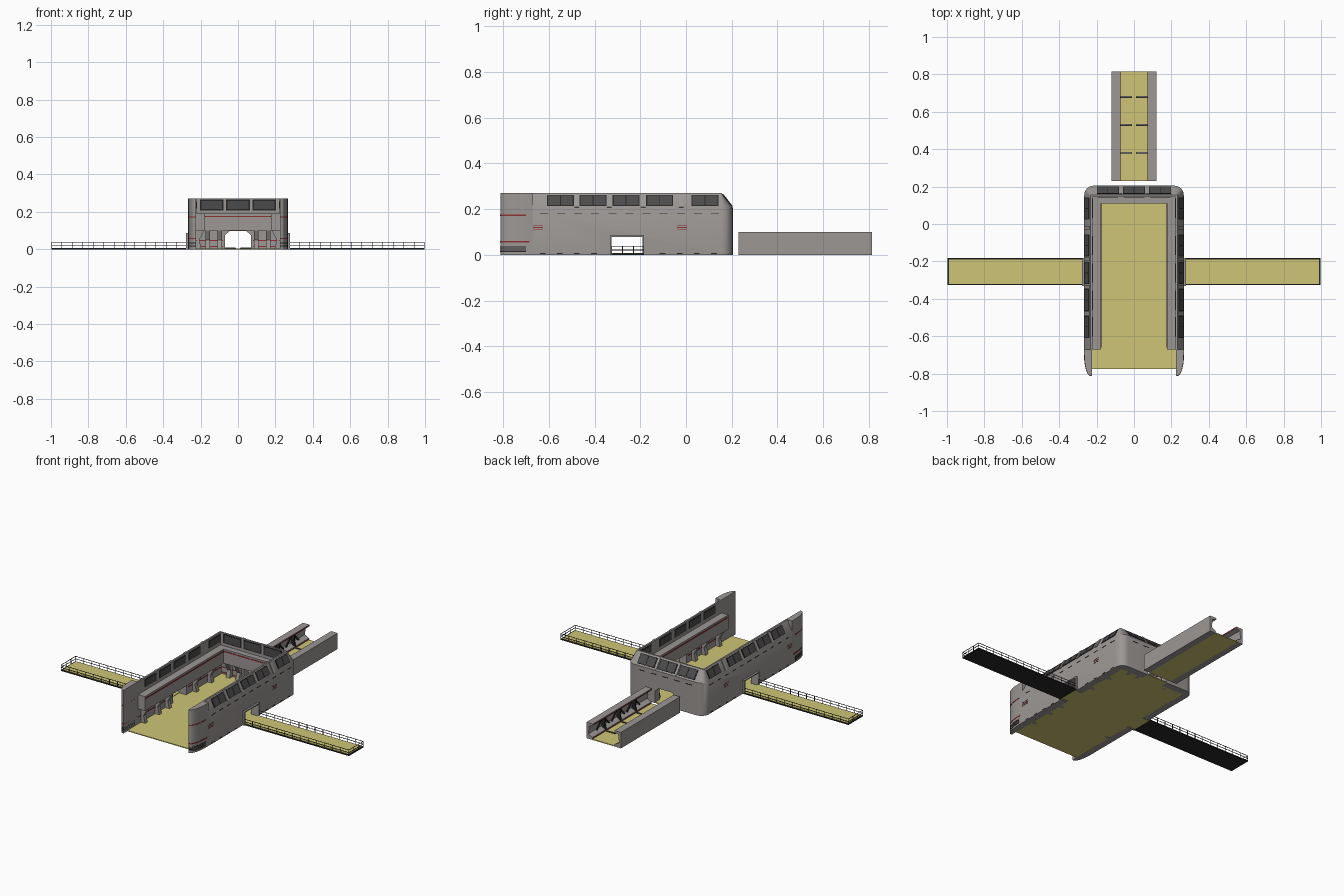
import bpy, bmesh
from math import sin, cos, pi, atan2
from mathutils import Matrix, Vector

cube = bpy.data.objects.get("Cube")
if cube:
    bpy.data.objects.remove(cube, do_unlink=True)


def material(name, r, g, b):
    m = bpy.data.materials.new(name)
    m.use_nodes = True
    m.diffuse_color = (r, g, b, 1)
    m.node_tree.nodes["Principled BSDF"].inputs["Base Color"].default_value = (r, g, b, 1)
    return m


GREY = material("hull grey", 0.33, 0.31, 0.30)
YELLOW = material("deck yellow", 0.62, 0.56, 0.18)
DARK = material("window dark grey", 0.07, 0.07, 0.07)
BLACK = material("frame black", 0.02, 0.02, 0.02)
RED = material("marking red", 0.28, 0.03, 0.03)


class Part:
    """Collects simple solids into one object."""

    def __init__(self, name, mat):
        self.name, self.mat, self.bm = name, mat, bmesh.new()

    def box(self, lo, hi, rot=None):
        lo, hi = Vector(lo), Vector(hi)
        m = Matrix.Translation((lo + hi) / 2) @ (rot or Matrix.Identity(4))
        size = [abs(a) for a in hi - lo]
        bmesh.ops.create_cube(self.bm, size=1, matrix=m @ Matrix.Diagonal((*size, 1)))

    def panel(self, centre, size, rot):
        c, h = Vector(centre), Vector(size) / 2
        self.box(c - h, c + h, rot)

    def loft(self, rings):
        rows = [[self.bm.verts.new(p) for p in ring] for ring in rings]
        n = len(rows[0])
        for a, b in zip(rows, rows[1:]):
            for i in range(n):
                j = (i + 1) % n
                self.bm.faces.new((a[i], a[j], b[j], b[i]))
        self.bm.faces.new(rows[0])
        self.bm.faces.new(rows[-1][::-1])

    def finish(self, smooth=False):
        bmesh.ops.remove_doubles(self.bm, verts=self.bm.verts, dist=1e-5)
        bmesh.ops.recalc_face_normals(self.bm, faces=self.bm.faces)
        mesh = bpy.data.meshes.new(self.name)
        self.bm.to_mesh(mesh)
        self.bm.free()
        ob = bpy.data.objects.new(self.name, mesh)
        bpy.context.collection.objects.link(ob)
        mesh.materials.append(self.mat)
        if smooth:
            bpy.ops.object.select_all(action='DESELECT')
            ob.select_set(True)
            bpy.context.view_layer.objects.active = ob
            bpy.ops.object.shade_smooth_by_angle(angle=pi / 6)
        return ob


X, BACK, FRONT, R = 0.266, 0.205, -0.67, 0.05
SIDES = (1, -1)

# Main wall: section (side inset, back inset, height) swept round a U
section = [(0, 0, 0), (0, 0, .205), (.033, .05, .27), (.043, .06, .27),
           (.043, .06, .19), (.09, .095, .19), (.09, .095, .1),
           (.041, .045, .1), (.041, .045, 0)]


def u_path(dx, dy, z):
    rx, ry = max(R - dx, 0), max(R - dy, 0)
    half = [(X - dx, FRONT)]
    for i in range(7):
        a = i * pi / 12
        half.append((X - dx - rx + rx * cos(a), BACK - dy - ry + ry * sin(a)))
    return [(x, y, z) for x, y in half] + [(-x, y, z) for x, y in reversed(half)]


wall = Part("hangar_wall", GREY)
wall.loft(list(zip(*[u_path(*s) for s in section])))
wall_ob = wall.finish(smooth=True)

# Doorways cut through the sides and the back
cut = Part("door_cutter", GREY)
cut.box((-.4, -.325, -.02), (.4, -.19, .08))
door = [(-.07, -.02), (-.07, .075), (-.045, .097), (.045, .097), (.07, .075), (.07, -.02)]
cut.loft([[(x, y, z) for x, z in door] for y in (.13, .25)])
cut_ob = cut.finish()
cut_ob.hide_render = True
mod = wall_ob.modifiers.new("doors", 'BOOLEAN')
mod.operation, mod.solver, mod.object = 'DIFFERENCE', 'EXACT', cut_ob
bpy.context.view_layer.objects.active = wall_ob
bpy.ops.object.modifier_apply(modifier=mod.name)
bpy.data.objects.remove(cut_ob, do_unlink=True)


# Curved front pillars, with wrapped markings
def pillar_ring(s, z, end, e=0):
    pts = [(.225, end), (.225, -.812 - e)]
    for i in range(9):
        a = i * pi / 16
        pts.append((.231 + (.035 + e) * sin(a), -.7 - (.112 + e) * cos(a)))
    pts.append((X + e, end))
    return [(s * x, y, z) for x, y in pts]


pillar = Part("front_pillars", GREY)
red = Part("red_markings", RED)
vents = Part("dark_markings", BLACK)
for s in SIDES:
    pillar.loft([pillar_ring(s, z, FRONT) for z in (0, .27)])
    for part, z, h, end in ((red, .17, .006, -.70), (red, .054, .007, -.685),
                            (vents, .012, .004, -.7), (vents, .02, .004, -.7),
                            (vents, .028, .004, -.7), (vents, .036, .003, -.7)):
        part.loft([pillar_ring(s, k, end, .0015) for k in (z, z + h)])
    # Small red vents and dashed seams on the outer sides
    for y in (-.67, -.04):
        for z in (.108, .118, .128):
            red.box((s * X, y, z), (s * (X + .0015), y + .045, z + .003))
    for i in range(11):
        y = -.64 + i * .075
        vents.box((s * X, y, .178), (s * (X + .0015), y + .035, .182))
        if not -.37 < y < -.18:
            vents.box((s * X, y, .004), (s * (X + .0015), y + .025, .008))
    # Red lines along the inner ledge and wall foot
    red.box((s * .176, FRONT + .01, .172), (s * .1735, .11, .179))
    for a, b in ((FRONT, -.34), (-.175, .15)):
        red.box((s * .226, a, .045), (s * .223, b, .05))
    red.box((s * .08, .161, .045), (s * .225, .158, .05))
    red.box((s * .08, .161, .012), (s * .225, .158, .017))
red.box((-.175, .111, .172), (.175, .1085, .179))
for i in range(5):
    x = -.18 + i * .08
    vents.box((x, BACK, .178), (x + .04, BACK + .0015, .182))
pillar.finish(smooth=True)

# Window panels on the sloped upper band, and inside it
frames = Part("window_frames", BLACK)
panes = Part("window_panes", DARK)
ribs = Part("slope_ribs", GREY)
side_tilt, back_tilt = atan2(.033, .065), atan2(.05, .065)
for s in SIDES:
    rot = Matrix.Rotation(-s * side_tilt, 4, 'Y')
    x = s * (X - .0165)
    for y in (-.55, -.407, -.262, -.115, .083):
        frames.panel((x, y, .2375), (.004, .118, .054), rot)
        for dy in (-.028, .028):
            panes.panel((x, y + dy, .2375), (.007, .052, .046), rot)
        frames.box((s * .2235, y - .058, .212), (s * .2215, y + .058, .26))
        panes.box((s * .2235, y - .052, .217), (s * .2205, y + .052, .255))
    for y in (-.478, -.335, -.188, -.02):
        ribs.panel((x, y, .2375), (.009, .02, .066), rot)
rot = Matrix.Rotation(back_tilt, 4, 'X')
for x in (-.14, 0, .14):
    frames.panel((x, BACK - .025, .2375), (.118, .004, .062), rot)
    for dx in (-.028, .028):
        panes.panel((x + dx, BACK - .025, .2375), (.052, .007, .052), rot)
    frames.box((x - .063, .146, .208), (x + .063, .1435, .265))
    panes.box((x - .055, .146, .214), (x + .055, .1425, .259))
for x in (-.07, .07):
    ribs.panel((x, BACK - .025, .2375), (.014, .009, .07), rot)
ribs.finish()

# Brackets below the ledge
brackets = Part("ledge_brackets", GREY)
shape = [(.226, 0), (.195, 0), (.207, .05), (.18, .1), (.226, .1)]
for s in SIDES:
    for y in (-.64, -.5, -.4, -.13, .02):
        brackets.loft([[(s * x, k, z) for x, z in shape] for k in (y, y + .025)])
    for x in (.085, .15):
        brackets.loft([[(s * k, z2 - .065, z) for z2, z in shape] for k in (x, x + .025)])
    # Side door surrounds
    for y in (-.332, -.19):
        brackets.box((s * .224, y, 0), (s * .278, y + .007, .084))
    brackets.box((s * .224, -.332, .079), (s * .278, -.183, .086))
brackets.finish()

# Yellow decks
deck = Part("yellow_decks", YELLOW)
deck.box((-.2245, -.775, 0), (.2245, .16, .005))
deck.box((-.07, .16, 0), (.07, .205, .005))
deck.box((-.08, .23, 0), (.08, .815, .005))

# Rear corridor: channel walls, ribs and floor bars
corridor = Part("corridor_walls", GREY)
channel = [(.12, 0), (.12, .1), (.075, .1), (.075, .09), (.1, .082),
           (.107, .03), (.078, .015), (.078, 0)]
rib = [(.108, .012), (.076, .006), (.086, .05), (.076, .092), (.108, .092)]
for s in SIDES:
    corridor.loft([[(s * x, y, z) for x, z in channel] for y in (.23, .815)])
    red.box((s * .0765, .23, .092), (s * .0735, .815, .097))
    red.box((s * .079, .23, .008), (s * .0765, .815, .012))
    for y in (.38, .53, .68):
        frames.loft([[(s * x, k, z) for x, z in rib] for k in (y - .006, y + .006)])
        frames.box((s * .012, y - .005, .004), (s * .08, y + .005, .008))
        corridor.box((s * .014, y - .002, .006), (s * .08, y + .002, .01))
        for d in (-1, 1):
            lean = Matrix.Rotation(d * pi / 4, 4, 'X')
            frames.panel((s * .1, y + d * .035, .055), (.006, .008, .08), lean)
corridor.finish()

# Side walkways with railings
walk = Part("walkway_frames", BLACK)
rails = Part("walkway_railings", BLACK)
Y0, Y1, X0, X1, T = -.327, -.183, .272, .998, .0025
for s in SIDES:
    walk.box((s * X0, Y0, 0), (s * X1, Y1, .006))
    deck.box((s * X0, Y0 + .006, .004), (s * (X1 - .008), Y1 - .006, .008))
    deck.box((s * .2245, Y0 + .01, 0), (s * X0, Y1 - .01, .005))
    for z in (.02, .036):
        for y in (Y0, Y1 - T):
            rails.box((s * X0, y, z), (s * X1, y + T, z + T))
        rails.box((s * (X1 - T), Y0, z), (s * X1, Y1, z + T))
    for i in range(14):
        x = X0 + i * (X1 - X0 - T) / 13
        for y in (Y0, Y1 - T):
            rails.box((s * x, y, 0), (s * (x + T), y + T, .038))
    for i in (1, 2):
        y = Y0 + i * (Y1 - Y0) / 3
        rails.box((s * (X1 - T), y, 0), (s * X1, y + T, .038))

for part in (red, vents, frames, panes, deck, walk, rails):
    part.finish()
